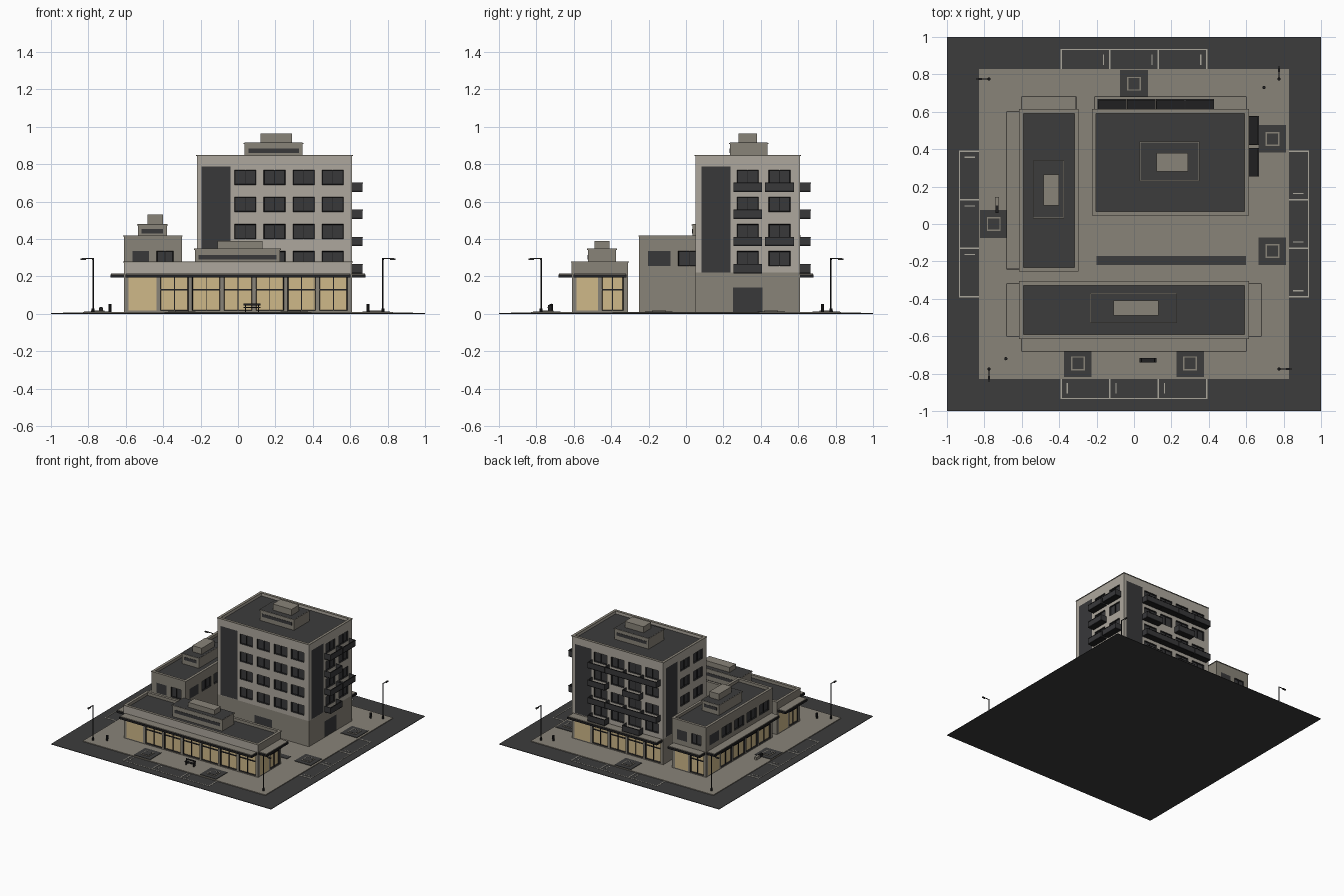
import bpy, bmesh
from math import cos, sin, pi
from mathutils import Vector, Matrix

if "Cube" in bpy.data.objects:
    bpy.data.objects.remove(bpy.data.objects["Cube"])


def material(name, r, g, b):
    m = bpy.data.materials.new(name)
    m.use_nodes = True
    m.diffuse_color = (r, g, b, 1)
    m.node_tree.nodes["Principled BSDF"].inputs["Base Color"].default_value = (r, g, b, 1)
    return m


ASPHALT = material("asphalt grey", .045, .045, .045)
PALE = material("pale plaster", .42, .39, .34)
STONE = material("warm stone", .25, .23, .19)
GLOW = material("lit shop glass", .62, .48, .25)
METAL = material("black metal", .014, .014, .015)
GLASS = material("dark glass", .04, .04, .042)
LINE = material("road line", .40, .38, .33)
MATS = [ASPHALT, PALE, STONE, GLOW, METAL, GLASS, LINE]


def finish(name, bm):
    me = bpy.data.meshes.new(name)
    bm.to_mesh(me)
    bm.free()
    for m in MATS:
        me.materials.append(m)
    ob = bpy.data.objects.new(name, me)
    bpy.context.collection.objects.link(ob)
    return ob


def add_box(bm, lo, hi, mat):
    lo, hi = Vector(lo), Vector(hi)
    size = Vector([abs(d) for d in hi - lo])
    mtx = Matrix.Translation((lo + hi) / 2) @ Matrix.Diagonal((*size, 1))
    n = len(bm.faces)
    bmesh.ops.create_cube(bm, size=1, matrix=mtx)
    bm.faces.ensure_lookup_table()
    for f in bm.faces[n:]:
        f.material_index = MATS.index(mat)


def box(name, x0, x1, y0, y1, z0, z1, mat):
    bm = bmesh.new()
    add_box(bm, (x0, y0, z0), (x1, y1, z1), mat)
    return finish(name, bm)


class Block:
    """Rectangular building; sides 0-3 are front, right, back, left."""

    def __init__(self, name, x0, x1, y0, y1, top):
        self.name, self.top = name, top
        self.rect = (x0, x1, y0, y1)
        self.c = Vector(((x0 + x1) / 2, (y0 + y1) / 2, 0))
        self.half = ((x1 - x0) / 2, (y1 - y0) / 2)

    def hw(self, side):
        return self.half[side % 2]

    def pt(self, side, u, out, z):
        d = self.half[1 - side % 2] + out
        return self.c + Matrix.Rotation(side * pi / 2, 3, 'Z') @ Vector((u, -d, z))

    def panel(self, bm, side, u0, u1, out0, out1, z0, z1, mat):
        add_box(bm, self.pt(side, u0, out0, z0), self.pt(side, u1, out1, z1), mat)

    def bays(self, side, n, margin=.025):
        pitch = 2 * (self.hw(side) - margin) / n
        return [margin - self.hw(side) + pitch * (i + .5) for i in range(n)], pitch

    # wall sheet with framed, sunk openings
    def wall(self, part, side, z0, z1, mat, holes=()):
        h = self.hw(side)
        us = sorted({round(v, 4) for v in [-h, h] + [e for o in holes for e in o[:2]]})
        zs = sorted({round(v, 4) for v in [z0, z1] + [e for o in holes for e in o[2:4]]})
        bm = bmesh.new()
        grid = [[bm.verts.new(self.pt(side, u, 0, z)) for u in us] for z in zs]
        groups = [[] for o in holes]
        for j in range(len(zs) - 1):
            for i in range(len(us) - 1):
                f = bm.faces.new((grid[j][i], grid[j][i+1], grid[j+1][i+1], grid[j+1][i]))
                f.material_index = MATS.index(mat)
                u, z = (us[i] + us[i+1]) / 2, (zs[j] + zs[j+1]) / 2
                for k, o in enumerate(holes):
                    if o[0] < u < o[1] and o[2] < z < o[3]:
                        groups[k].append(f)
        for o, faces in zip(holes, groups):
            rim = bmesh.ops.inset_region(bm, faces=faces, thickness=.004, depth=-.01,
                                         use_boundary=True, use_even_offset=True)
            for f in rim["faces"]:
                f.material_index = MATS.index(METAL)
            for f in faces:
                f.material_index = MATS.index(o[4])
            # glazing bars
            mid = (o[0] + o[1]) / 2
            if o[5]:
                self.panel(bm, side, mid - .002, mid + .002, -.01, -.004, o[2], o[3], METAL)
            if o[4] == GLOW:
                self.panel(bm, side, o[0], o[1], -.01, -.004, .126, .133, METAL)
        finish(f"{self.name}_{part}_{side}", bm)

    def shop(self, side, n, z1, mat=STONE):
        us, p = self.bays(side, n, .015)
        w = p / 2 - .01
        self.wall("shop_wall", side, 0, z1, mat, [(u-w, u+w, .017, .2, GLOW, True) for u in us])

    def canopy(self, side):
        h = self.hw(side) - .008
        bm = bmesh.new()
        self.panel(bm, side, -h, h, 0, .072, .194, .211, METAL)
        self.panel(bm, side, -h + .004, h - .004, 0, .068, .211, .216, STONE)
        finish(f"{self.name}_canopy_{side}", bm)

    # sunken roof, parapet with coping, plant room
    def roof(self, mat, room, upper, h1, h2):
        x0, x1, y0, y1 = self.rect
        t = self.top
        box(self.name + "_roof", x0 + .001, x1 - .001, y0 + .001, y1 - .001, t - .04, t - .025, ASPHALT)
        bm = bmesh.new()
        for s in range(4):
            h = self.hw(s)
            self.panel(bm, s, -h + .001, h - .001, -.016, -.001, t - .03, t - .003, mat)
            self.panel(bm, s, -h - .004, h + .004, -.018, .004, t - .005, t, STONE)
        finish(self.name + "_parapet", bm)
        a, b, c, d = room
        bm = bmesh.new()
        add_box(bm, (a + .005, c + .005, t - .025), (b - .005, d - .005, h1 - .008), STONE)
        add_box(bm, (a, c, h1 - .008), (b, d, h1 - .001), STONE)
        add_box(bm, (a + .004, c + .004, h1 - .001), (b - .004, d - .004, h1), ASPHALT)
        for y in (c + .005, d - .005):
            add_box(bm, (a + .025, y - .002, t + .01), (b - .025, y + .002, t + .035), GLASS)
        add_box(bm, (upper[0], upper[2], h1), (upper[1], upper[3], h2), STONE)
        finish(self.name + "_plant_room", bm)


# ground, pavement and parking bays
box("road", -1, 1, -1, 1, 0, .004, ASPHALT)
box("pavement", -.83, .83, -.83, .83, .004, .01, STONE)
box("courtyard_drain", -.2, .6, -.22, -.17, .01, .013, ASPHALT)
site = Block("site", -.83, .83, -.83, .83, 0)
bm = bmesh.new()
for s in range(4):
    for u in (-.39, -.13, .13, .39):
        site.panel(bm, s, u - .004, u + .004, 0, .105, .004, .006, LINE)
        if u < .3:
            site.panel(bm, s, u + .03, u + .036, .02, .075, .004, .006, LINE)
    site.panel(bm, s, -.39, .39, .1, .105, .004, .006, LINE)
finish("parking_lines", bm)

# apartment tower
tower = Block("tower", -.22, .61, .05, .61, .85)
floors = [.69 - .145 * i for i in range(4)]
for s in range(4):
    us, p = tower.bays(s, 5 if s % 2 == 0 else 3)
    w = .058
    holes = [(us[0] - .077, us[0] + .077, .222, .788, GLASS, False)]
    holes += [(u - w, u + w, z, z + .08, GLASS, True) for u in us[1:] for z in floors]
    tower.wall("upper_wall", s, .22, .85, PALE, holes)
    bm = bmesh.new()
    for z in floors:
        a, b = us[0] - w, us[0] + w
        for u in (a, us[0], b):
            tower.panel(bm, s, u - .002, u + .002, -.01, -.005, z, z + .08, METAL)
        for e in (z, z + .08):
            tower.panel(bm, s, a, b, -.01, -.005, e - .002, e + .002, METAL)
    finish(f"stair_window_frames_{s}", bm)
    if s == 2:
        tower.shop(s, 5, .22)
        tower.canopy(s)
    else:
        tower.wall("base_wall", s, 0, .22, STONE, [(-.08, .08, .011, .14, GLASS, False)] if s < 2 else [])
    # balconies with open tops
    if s in (1, 2):
        bm = bmesh.new()
        for fl, z in enumerate(floors):
            for bay, u in enumerate(us[1:]):
                if fl % 2 and bay % 2:
                    continue
                a, b, z0, z1 = u - .077, u + .077, z - .038, z + .012
                tower.panel(bm, s, a, b, 0, .055, z0, z0 + .008, METAL)
                tower.panel(bm, s, a, b, .051, .055, z0, z1, GLASS)
                tower.panel(bm, s, a, b, .049, .057, z1 - .004, z1, METAL)
                for e in (a, b - .004):
                    tower.panel(bm, s, e, e + .004, 0, .055, z0, z1, GLASS)
        finish(f"balconies_{s}", bm)
tower.roof(PALE, (.03, .35, .23, .44), (.12, .29, .28, .38), .915, .965)

# long low shop block
shop = Block("shop_block", -.61, .61, -.61, -.31, .28)
for s, n in ((0, 7), (1, 2), (3, 2)):
    shop.shop(s, n, .28)
    shop.canopy(s)
shop.wall("rear_wall", 2, 0, .28, STONE)
bm = bmesh.new()
shop.panel(bm, 0, -.61, .61, 0, .003, .216, .275, PALE)
finish("shop_fascia", bm)
shop.roof(STONE, (-.235, .23, -.53, -.37), (-.11, .13, -.49, -.41), .35, .39)

# side wing
wing = Block("wing", -.61, -.30, -.25, .61, .42)
for s in range(4):
    us, p = wing.bays(s, 2 if s % 2 == 0 else 5)
    w = .045 if s % 2 == 0 else .06
    wing.wall("upper_wall", s, .22, .42, STONE, [(u-w, u+w, .255, .337, GLASS, True) for u in us])
    if s > 1:
        wing.shop(s, len(us), .22)
        wing.canopy(s)
    else:
        wing.wall("base_wall", s, 0, .22, STONE)
wing.roof(STONE, (-.54, -.375, .03, .34), (-.485, -.4, .10, .265), .48, .53)

# tree grates
for x, y in ((0, .75), (-.75, 0), (.74, .455), (.74, -.145), (-.3, -.745), (.3, -.745)):
    bm = bmesh.new()
    for r, z, m in ((.074, .014, ASPHALT), (.037, .017, STONE), (.03, .019, ASPHALT)):
        add_box(bm, (x - r, y - r, .009), (x + r, y + r, z), m)
    finish("tree_grate", bm)

# street lamps, arms pointing off the pavement
for x, y, dx, dy in ((-1, 1, -1, 0), (1, 1, 0, 1), (1, -1, 1, 0), (-1, -1, 0, -1)):
    bm = bmesh.new()
    p = Vector((x * .775, y * .775, 0))
    d = Vector((dx, dy, 0))
    for r, z0, z1 in ((.009, .009, .03), (.004, .03, .298)):
        bmesh.ops.create_cone(bm, cap_ends=True, segments=8, radius1=r, radius2=r, depth=z1 - z0,
                              matrix=Matrix.Translation(p + Vector((0, 0, (z0 + z1) / 2))))
    for f in bm.faces:
        f.material_index = MATS.index(METAL)
    side = Vector((abs(dy), abs(dx), 0))
    up = Vector((0, 0, 1))
    add_box(bm, p - side * .002 + up * .293, p + d * .06 + side * .002 + up * .298, METAL)
    add_box(bm, p + d * .038 - side * .006 + up * .289, p + d * .066 + side * .006 + up * .297, METAL)
    finish("street_lamp", bm)

# bench, bins and utility box
bm = bmesh.new()
add_box(bm, (.03, -.74, .031), (.12, -.717, .036), METAL)
add_box(bm, (.03, -.72, .044), (.12, -.716, .056), METAL)
for x in (.038, .108):
    add_box(bm, (x, -.738, .01), (x + .005, -.716, .048), METAL)
finish("bench", bm)
for x, y in ((-.685, -.72), (.695, .73)):
    bm = bmesh.new()
    bmesh.ops.create_cone(bm, cap_ends=True, segments=10, radius1=.008, radius2=.009, depth=.042,
                          matrix=Matrix.Translation((x, y, .031)))
    for f in bm.faces:
        f.material_index = MATS.index(METAL)
    finish("bin", bm)
box("utility_box", -.743, -.722, .1, .145, .01, .032, STONE)
box("utility_post", -.74, -.725, .06, .1, .01, .036, METAL)
